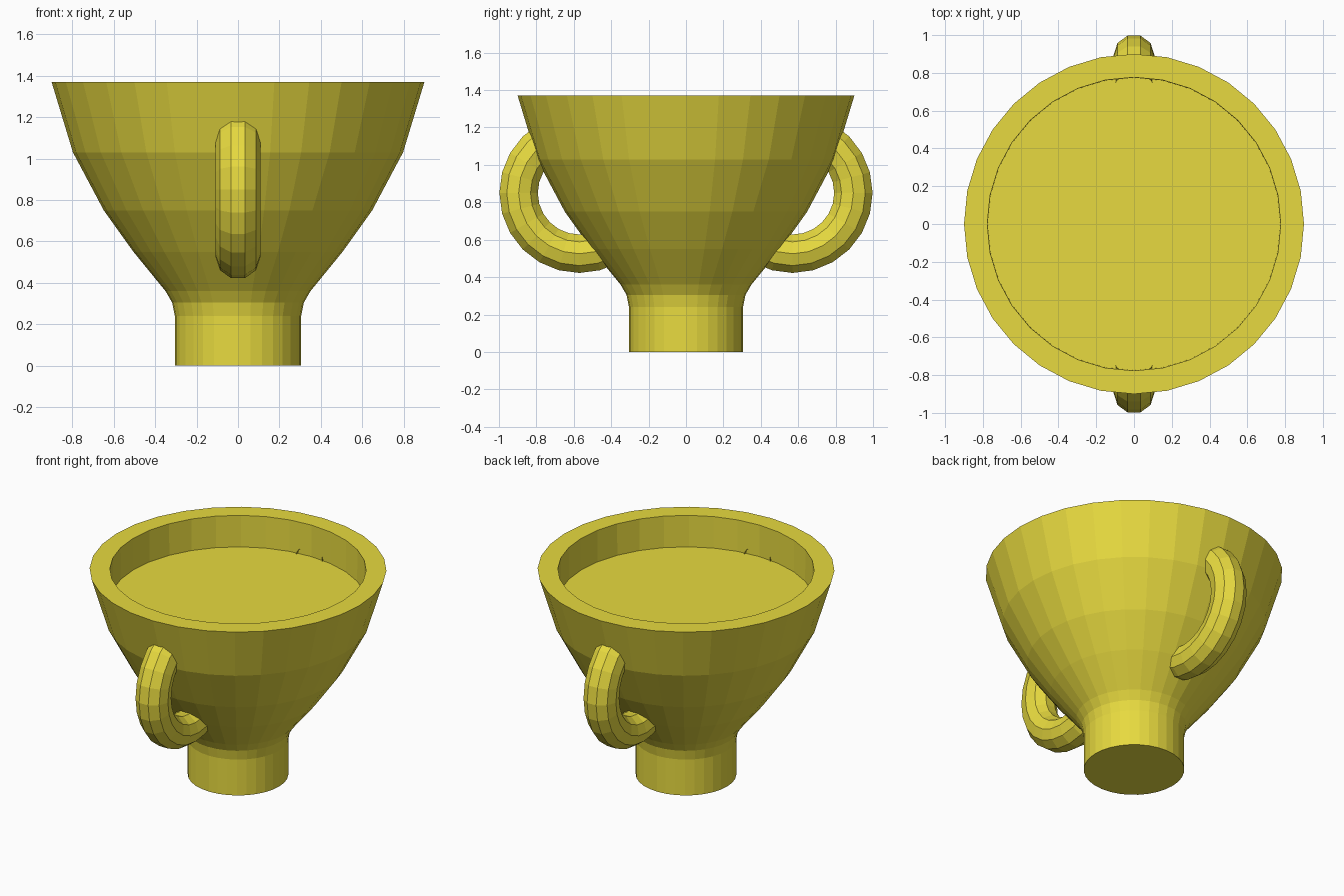
import bpy, bmesh
from math import sin, cos, radians, pi

if "Cube" in bpy.data.objects:
    bpy.data.objects.remove(bpy.data.objects["Cube"])

gold = bpy.data.materials.new("gold")
gold.diffuse_color = (0.8, 0.7, 0.05, 1)
gold.use_nodes = True
gold.node_tree.nodes["Principled BSDF"].inputs["Base Color"].default_value = gold.diffuse_color


def finish(bm, name):
    bmesh.ops.recalc_face_normals(bm, faces=bm.faces)
    mesh = bpy.data.meshes.new(name)
    bm.to_mesh(mesh)
    bm.free()
    mesh.materials.append(gold)
    obj = bpy.data.objects.new(name, mesh)
    bpy.context.collection.objects.link(obj)
    return obj


def bridge(bm, a, b):
    n = len(a)
    for i in range(n):
        j = (i + 1) % n
        bm.faces.new((a[i], a[j], b[j], b[i]))


# Cup: turned profile from base to rim, then down to the inner floor
SIDES = 32
profile = [(0.305, 0), (0.305, 0.24), (0.318, 0.305), (0.35, 0.36),
           (0.505, 0.55), (0.648, 0.75), (0.797, 1.03), (0.9, 1.37),
           (0.777, 1.37), (0.775, 1.16)]
bm = bmesh.new()
rings = [[bm.verts.new((r * cos(2 * pi * i / SIDES), r * sin(2 * pi * i / SIDES), z))
          for i in range(SIDES)] for r, z in profile]
for a, b in zip(rings, rings[1:]):
    bridge(bm, a, b)
bm.faces.new(rings[0])
bm.faces.new(rings[-1])
finish(bm, "cup")


# Handles: ten-sided open tubes bent along an arc, one on each side
def handle(name, side):
    cy, cz, bend, tube = 0.57, 0.85, 0.325, 0.108
    start, end, steps, n = -120, 60, 12, 10
    bm = bmesh.new()
    loops = []
    for s in range(steps + 1):
        t = radians(start + (end - start) * s / steps)
        loop = []
        for k in range(n):
            p = 2 * pi * k / n
            r = bend + tube * sin(p)
            loop.append(bm.verts.new((tube * cos(p), side * (cy + r * cos(t)), cz + r * sin(t))))
        loops.append(loop)
    for a, b in zip(loops, loops[1:]):
        bridge(bm, a, b)
    finish(bm, name)


handle("front_handle", -1)
handle("back_handle", 1)
